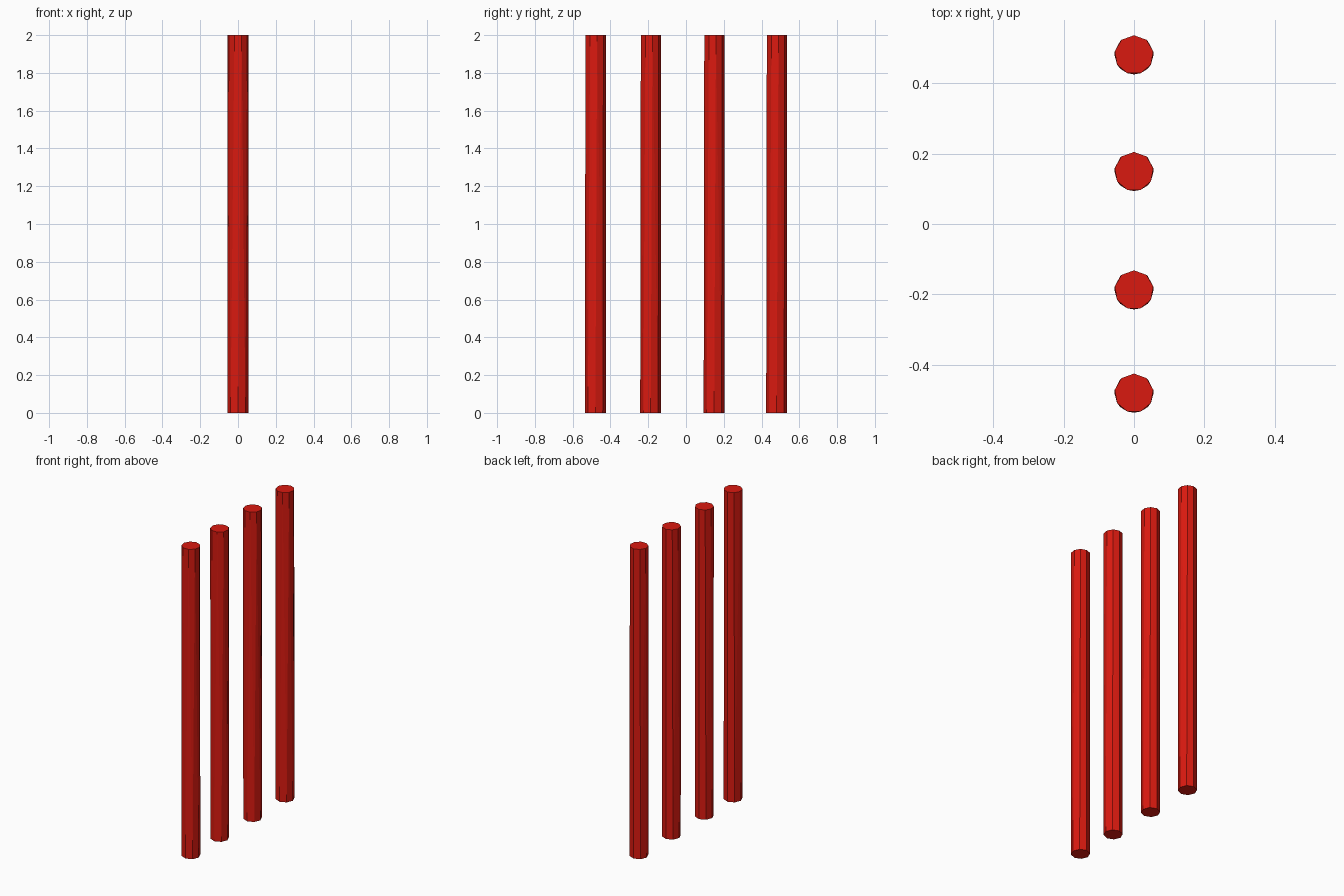
import bpy, bmesh
from math import cos, sin, pi

if "Cube" in bpy.data.objects:
    bpy.data.objects.remove(bpy.data.objects["Cube"])

RADIUS, HEIGHT = 0.0555, 2.0

red = bpy.data.materials.new("red")
red.diffuse_color = (0.7, 0.01, 0.005, 1)
red.use_nodes = True
red.node_tree.nodes["Principled BSDF"].inputs["Base Color"].default_value = red.diffuse_color


def ring(bm, sides, y, z):
    """Ring of points with one corner towards +y."""
    for i in range(sides):
        a = pi / 2 + 2 * pi * i / sides
        bm.verts.new((RADIUS * cos(a), y + RADIUS * sin(a), z))


def rod(name, y):
    """Low-poly rod whose end caps have different side counts."""
    bm = bmesh.new()
    ring(bm, 8, y, 0)
    ring(bm, 9, y, HEIGHT)
    bmesh.ops.convex_hull(bm, input=bm.verts[:])
    # merge the flat cap triangles
    bmesh.ops.dissolve_limit(bm, angle_limit=0.001, verts=bm.verts[:], edges=bm.edges[:])
    bmesh.ops.recalc_face_normals(bm, faces=bm.faces[:])
    mesh = bpy.data.meshes.new(name)
    bm.to_mesh(mesh)
    bm.free()
    mesh.materials.append(red)
    bpy.context.collection.objects.link(bpy.data.objects.new(name, mesh))


# four upright rods in a row
for n, y in enumerate((-0.48, -0.187, 0.149, 0.48), 1):
    rod(f"rod_{n}", y)
